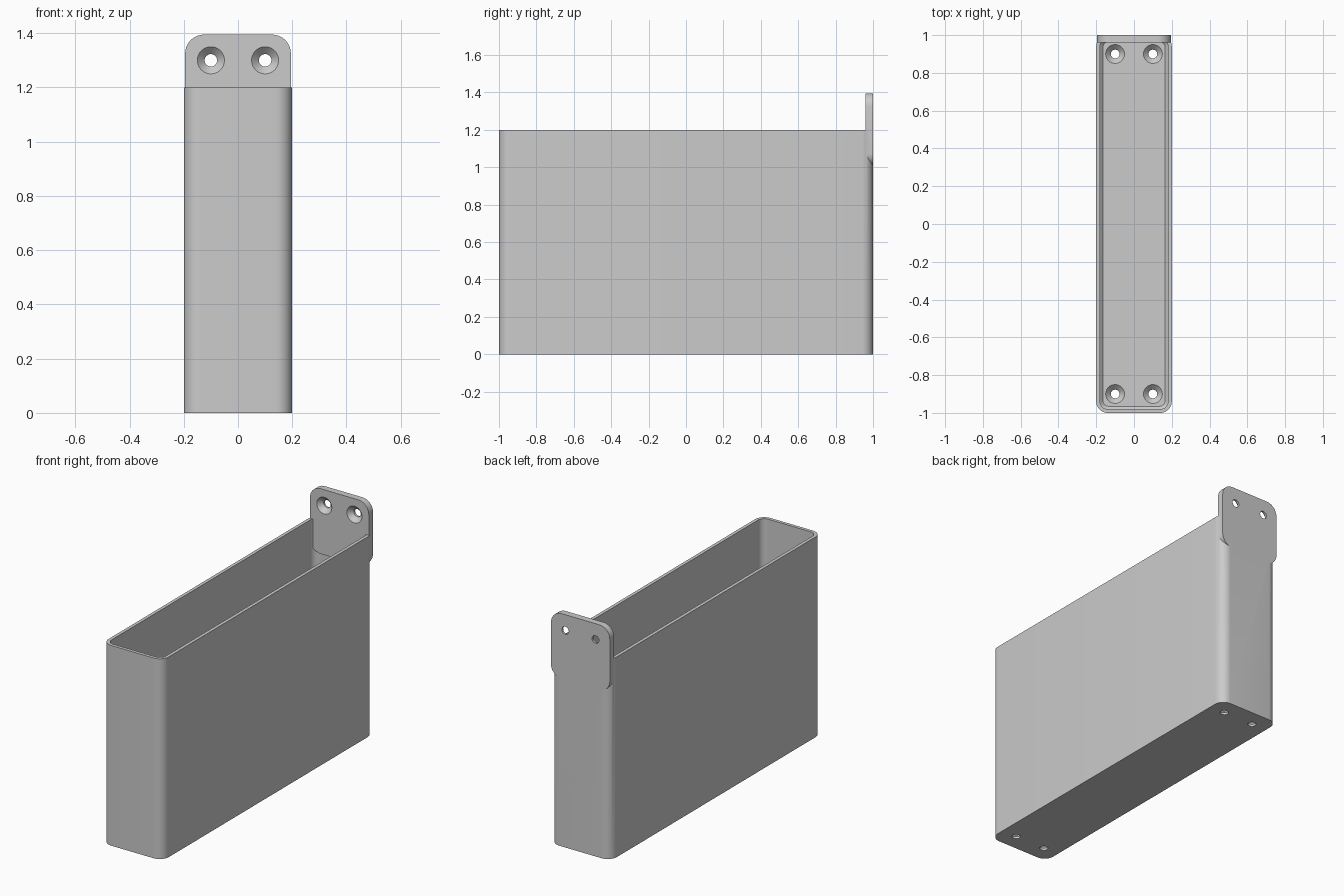
import bpy, bmesh, math
from mathutils import Matrix, Vector

if "Cube" in bpy.data.objects:
    bpy.data.objects.remove(bpy.data.objects["Cube"], do_unlink=True)

grey = bpy.data.materials.new("plain grey")
grey.use_nodes = True
grey.diffuse_color = (0.6, 0.6, 0.6, 1)
grey.node_tree.nodes["Principled BSDF"].inputs["Base Color"].default_value = (0.6, 0.6, 0.6, 1)


def rounded_rect(hx, hy, r, z, steps=10):
    """Ring of points around a rounded rectangle at height z."""
    pts = []
    for i, (sx, sy) in enumerate([(1, 1), (-1, 1), (-1, -1), (1, -1)]):
        for k in range(steps + 1):
            a = math.pi / 2 * (i + k / steps)
            pts.append(Vector((sx * (hx - r) + r * math.cos(a), sy * (hy - r) + r * math.sin(a), z)))
    return pts


def circle(r, z, n=40):
    return [Vector((r * math.cos(t), r * math.sin(t), z)) for t in (2 * math.pi * i / n for i in range(n))]


def loft(name, rings, matrix=Matrix()):
    """Closed solid skinned through a stack of rings."""
    bm = bmesh.new()
    loops = [[bm.verts.new(matrix @ p) for p in ring] for ring in rings]
    for lo, hi in zip(loops, loops[1:]):
        for i in range(len(lo)):
            j = (i + 1) % len(lo)
            bm.faces.new((lo[i], lo[j], hi[j], hi[i]))
    bm.faces.new(loops[0][::-1])
    bm.faces.new(loops[-1])
    bmesh.ops.recalc_face_normals(bm, faces=bm.faces[:])
    mesh = bpy.data.meshes.new(name)
    bm.to_mesh(mesh)
    bm.free()
    mesh.materials.append(grey)
    obj = bpy.data.objects.new(name, mesh)
    bpy.context.collection.objects.link(obj)
    return obj


def screw_hole(matrix):
    """Countersunk hole cutter; local z = 0 is the face the screw enters."""
    rings = [circle(0.023, -0.08), circle(0.023, -0.027), circle(0.05, 0), circle(0.05, 0.01)]
    return loft("hole_cutter", rings, matrix)


def boolean(target, other, operation):
    mod = target.modifiers.new(operation, "BOOLEAN")
    mod.operation = operation
    mod.solver = "EXACT"
    mod.object = other
    bpy.context.view_layer.objects.active = target
    bpy.ops.object.modifier_apply(modifier=mod.name)
    bpy.data.objects.remove(other, do_unlink=True)


# Open-topped bin with rounded corners and a chamfer around the floor
floor = 0.04
holder = loft("holder_bin", [rounded_rect(0.2, 1, 0.06, z) for z in (0, 1.2)])
cavity = loft("cavity_cutter", [rounded_rect(0.165, 0.965, 0.03, floor),
                                rounded_rect(0.18, 0.98, 0.04, floor + 0.015),
                                rounded_rect(0.18, 0.98, 0.04, 1.3)])
boolean(holder, cavity, "DIFFERENCE")

# Rounded mounting tab standing at the back rim
upright = Matrix.Translation((0, 1, 1.2)) @ Matrix.Rotation(math.pi / 2, 4, "X")
tab = loft("mounting_tab", [rounded_rect(0.195, 0.195, 0.07, z) for z in (0, 0.04)], upright)
boolean(holder, tab, "UNION")

# Screw holes in the tab and at both ends of the floor
for x in (-0.1, 0.1):
    facing = Matrix.Translation((x, 0.96, 1.3)) @ Matrix.Rotation(math.pi / 2, 4, "X")
    boolean(holder, screw_hole(facing), "DIFFERENCE")
    for y in (-0.9, 0.9):
        boolean(holder, screw_hole(Matrix.Translation((x, y, floor))), "DIFFERENCE")

bpy.ops.object.select_all(action="DESELECT")
holder.select_set(True)
bpy.context.view_layer.objects.active = holder
bpy.ops.object.shade_smooth_by_angle(angle=math.radians(30))
